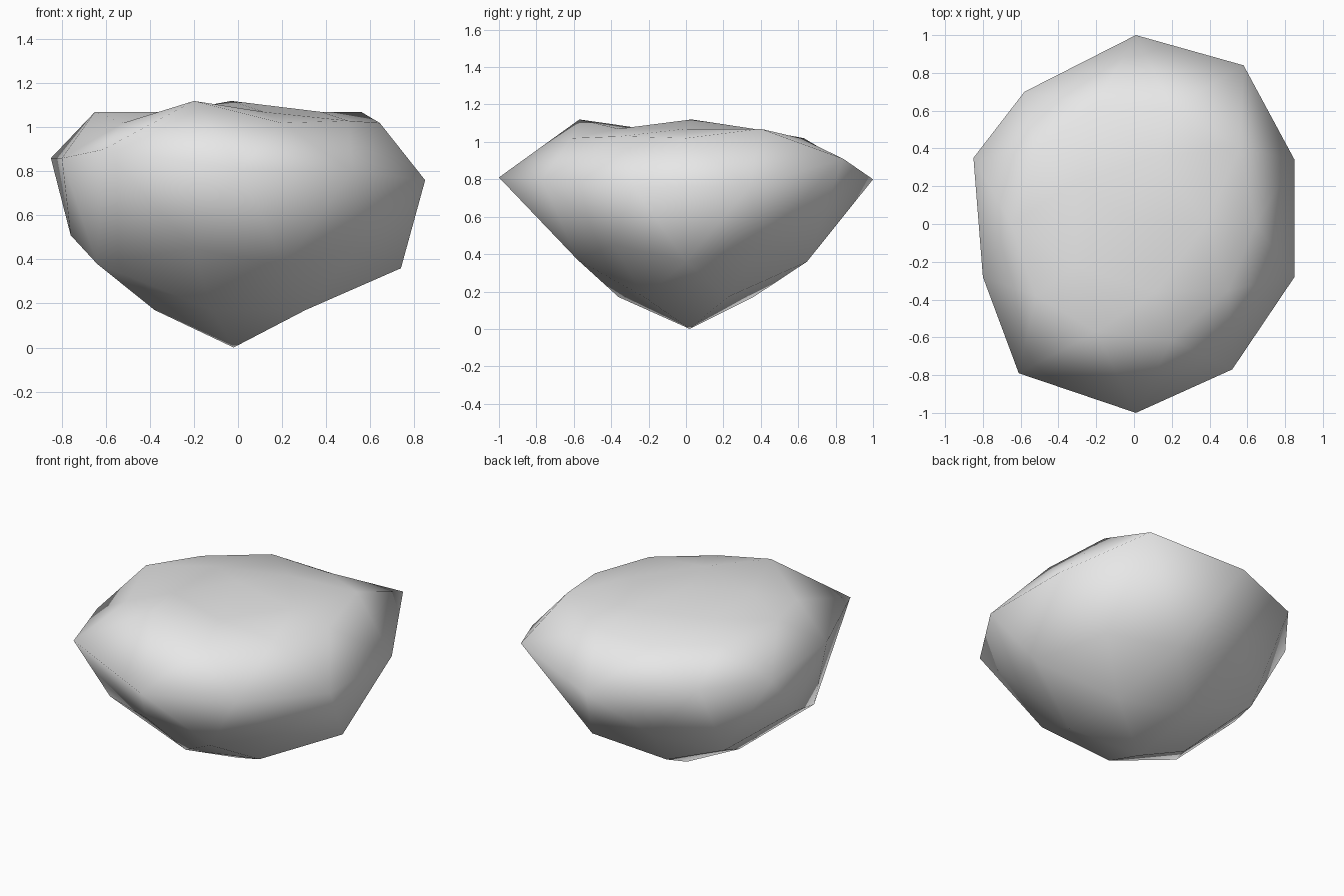
import bpy
import bmesh
from mathutils import Vector

default_cube = bpy.data.objects.get("Cube")
if default_cube:
    bpy.data.objects.remove(default_cube, do_unlink=True)

# Stone colour
stone = bpy.data.materials.new("stone_grey")
stone.use_nodes = True
grey = (0.8, 0.8, 0.8, 1)
stone.diffuse_color = grey
stone.node_tree.nodes["Principled BSDF"].inputs["Base Color"].default_value = grey

# Rings of the sphere: original level -> (width scale, new height)
rings = {
    1: (1, 1.12),
    0.85: (0.72, 1.07),
    0.526: (0.76, 1.05),
    0.447: (0.72, 1.02),
    0: (0.93, 0.83),
    -0.447: (0.74, 0.45),
    -0.526: (0.8, 0.36),
    -0.85: (0.72, 0.17),
    -1: (1, 0),
}

# Corners that stick out of or sink into the regular shape
corners = [
    # widest edge, going round from the back
    (0.01, 1, 0.8), (0.58, 0.84, 0.91), (0.85, 0.34, 0.76),
    (0.85, -0.28, 0.76), (0.52, -0.77, 0.8), (0.01, -1, 0.81),
    (-0.61, -0.79, 0.9), (-0.8, -0.28, 0.86), (-0.85, 0.35, 0.86),
    (-0.58, 0.7, 0.87),
    # flattened top
    (-0.03, 0.03, 1.12), (-0.2, -0.57, 1.12), (-0.65, 0, 1.07),
    (0.56, 0.4, 1.07), (-0.2, 0.63, 1.02), (0.5, -0.35, 1.03),
    # tapered underside
    (-0.02, 0.02, 0), (0.74, 0, 0.36), (0.21, -0.58, 0.37),
    (-0.76, 0, 0.51), (-0.64, -0.38, 0.38),
]


def reshape(vert):
    """Move a sphere vertex to its ring's width and height."""
    level = min(rings, key=lambda z: abs(z - vert.co.z))
    width, height = rings[level]
    vert.co = Vector((vert.co.x * width, vert.co.y * width, height))


def pull_nearest(bm, target):
    """Snap the closest vertex onto the target corner."""
    point = Vector(target)
    nearest = min(bm.verts, key=lambda v: (v.co - point).length)
    nearest.co = point


# Boulder: a low-poly sphere, flat on top and tapering to a point below
mesh = bpy.data.meshes.new("boulder")
bm = bmesh.new()
bmesh.ops.create_icosphere(bm, subdivisions=2, radius=1)
for vert in bm.verts:
    reshape(vert)
for corner in corners:
    pull_nearest(bm, corner)
bmesh.ops.recalc_face_normals(bm, faces=bm.faces)
for face in bm.faces:
    face.smooth = True
bm.to_mesh(mesh)
bm.free()

boulder = bpy.data.objects.new("boulder", mesh)
mesh.materials.append(stone)
bpy.context.collection.objects.link(boulder)
